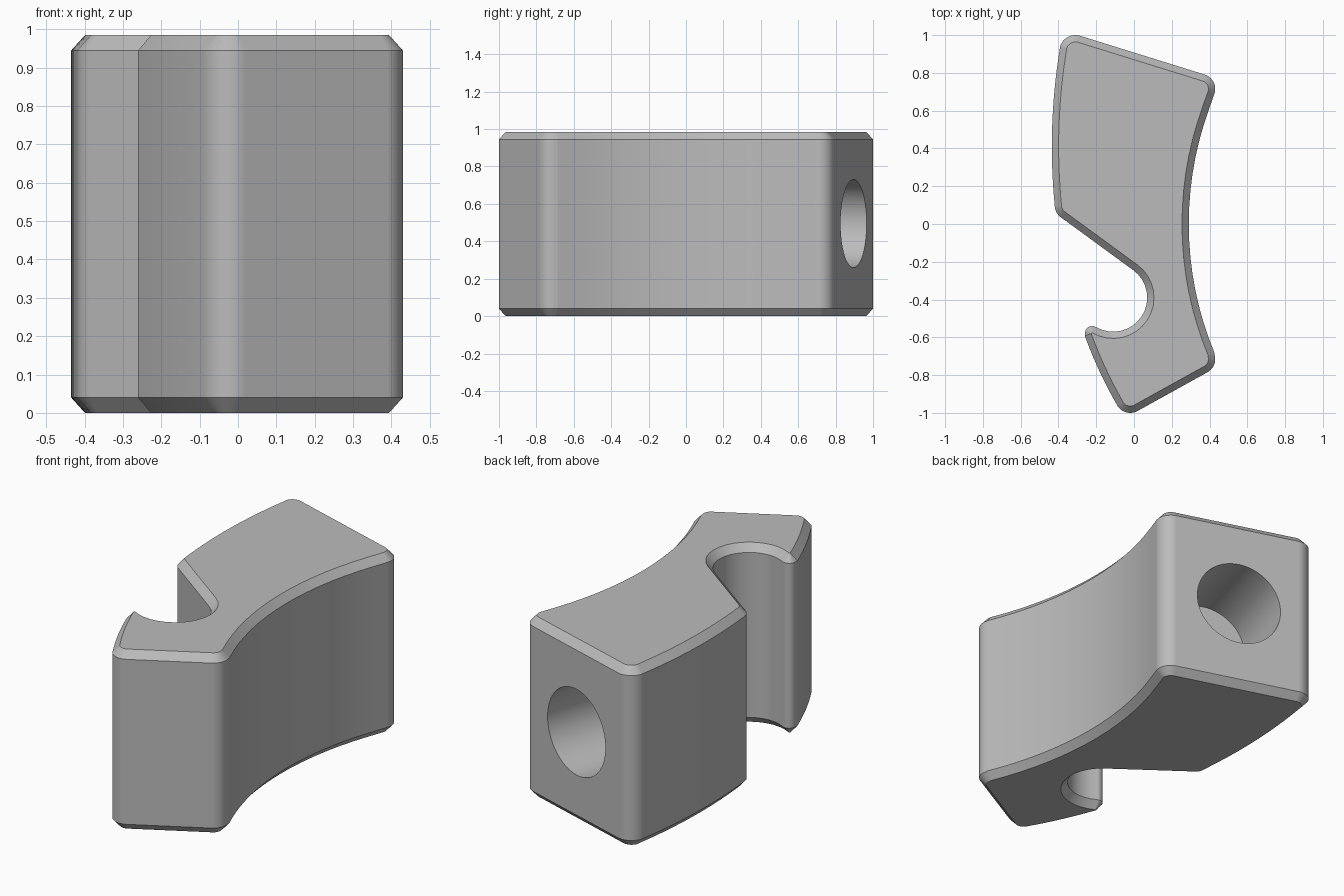
import bpy
import bmesh
from math import radians, cos, sin
from mathutils import Vector

cube = bpy.data.objects.get("Cube")
if cube:
    bpy.data.objects.remove(cube, do_unlink=True)

HEIGHT = 0.985
BEVEL = 0.036       # inward step of the rim chamfer
BEVEL_Z = 0.04      # height of the rim chamfer
STEPS = 16          # segments per arc

# Outline arcs, clockwise: centre x, centre y, radius, start and end degrees.
# An arc whose angle increases is a hollow in the body.
ARCS = [
    (-0.31, 0.915, 0.085, 170.6, 73.0),    # back corner
    (0.35, 0.715, 0.08, 73.0, -21.8),      # back corner on the hollow side
    (2.07, 0.0, 1.78, 157.4, 202.6),       # long hollow side
    (0.35, -0.715, 0.08, 21.8, -60.0),     # front corner on the hollow side
    (-0.02, -0.92, 0.08, -60.0, -150.0),   # front corner
    (1.929, 0.205, 2.33, 210.0, 200.0),    # outside of the hook
    (-0.222, -0.577, 0.037, 200.0, 59.0),  # hook tip
    (-0.11, -0.39, 0.18, 239.0, 414.0),    # round slot
    (-0.34, 0.10, 0.08, 234.0, 185.5),     # slot mouth corner
    (2.765, 0.41, 3.2, 185.5, 170.6),      # long bulging side
]


def arc_point(arc, t, inset):
    """Point at fraction t of an arc, moved into the body by inset."""
    cx, cy, r, start, end = arc
    r += inset if end > start else -inset
    a = radians(start + (end - start) * t)
    return Vector((cx + r * cos(a), cy + r * sin(a)))


def outline(inset):
    """Whole outline; arcs that touch the one before share its end point."""
    points = []
    for k, arc in enumerate(ARCS):
        gap = arc_point(ARCS[k - 1], 1, 0) - arc_point(arc, 0, 0)
        first = 1 if gap.length < 0.03 else 0
        points += [arc_point(arc, i / STEPS, inset) for i in range(first, STEPS + 1)]
    return points


def make_object(name, bm):
    bmesh.ops.recalc_face_normals(bm, faces=bm.faces)
    mesh = bpy.data.meshes.new(name)
    bm.to_mesh(mesh)
    bm.free()
    obj = bpy.data.objects.new(name, mesh)
    bpy.context.collection.objects.link(obj)
    return obj


# Body: outline lofted through four levels, chamfered at both rims
bm = bmesh.new()
levels = [(0, BEVEL), (BEVEL_Z, 0), (HEIGHT - BEVEL_Z, 0), (HEIGHT, BEVEL)]
rings = [[bm.verts.new((p.x, p.y, z)) for p in outline(inset)] for z, inset in levels]
count = len(rings[0])
for low, high in zip(rings, rings[1:]):
    for i in range(count):
        j = (i + 1) % count
        bm.faces.new((low[i], low[j], high[j], high[i]))
bm.faces.new(rings[0])
bm.faces.new(rings[-1])
body = make_object("hooked_block", bm)

# Blind round hole, square to the slanted back face
inward = Vector((-cos(radians(73)), -sin(radians(73)), 0))
mouth = Vector((0.037, 0.896, 0.495))
depth, overshoot = 0.48, 0.2
bm = bmesh.new()
bmesh.ops.create_cone(bm, cap_ends=True, segments=64, radius1=0.235, radius2=0.235,
                      depth=depth + overshoot)
cutter = make_object("hole_cutter", bm)
cutter.rotation_mode = 'QUATERNION'
cutter.rotation_quaternion = inward.to_track_quat('Z', 'Y')
cutter.location = mouth + inward * (depth - overshoot) / 2
cutter.hide_render = True

# Grey material
grey = bpy.data.materials.new("plain_grey")
grey.use_nodes = True
colour = (0.5, 0.5, 0.5, 1)
grey.diffuse_color = colour
grey.node_tree.nodes["Principled BSDF"].inputs["Base Color"].default_value = colour
body.data.materials.append(grey)
cutter.data.materials.append(grey)

# Cut the hole, then shade the curves smooth
bpy.ops.object.select_all(action='DESELECT')
body.select_set(True)
bpy.context.view_layer.objects.active = body
cut = body.modifiers.new("hole", 'BOOLEAN')
cut.operation = 'DIFFERENCE'
cut.solver = 'EXACT'
cut.object = cutter
bpy.ops.object.modifier_apply(modifier=cut.name)
bpy.data.objects.remove(cutter, do_unlink=True)
bpy.ops.object.shade_smooth_by_angle(angle=radians(30))
weighted = body.modifiers.new("flat_faces", 'WEIGHTED_NORMAL')
weighted.keep_sharp = True
